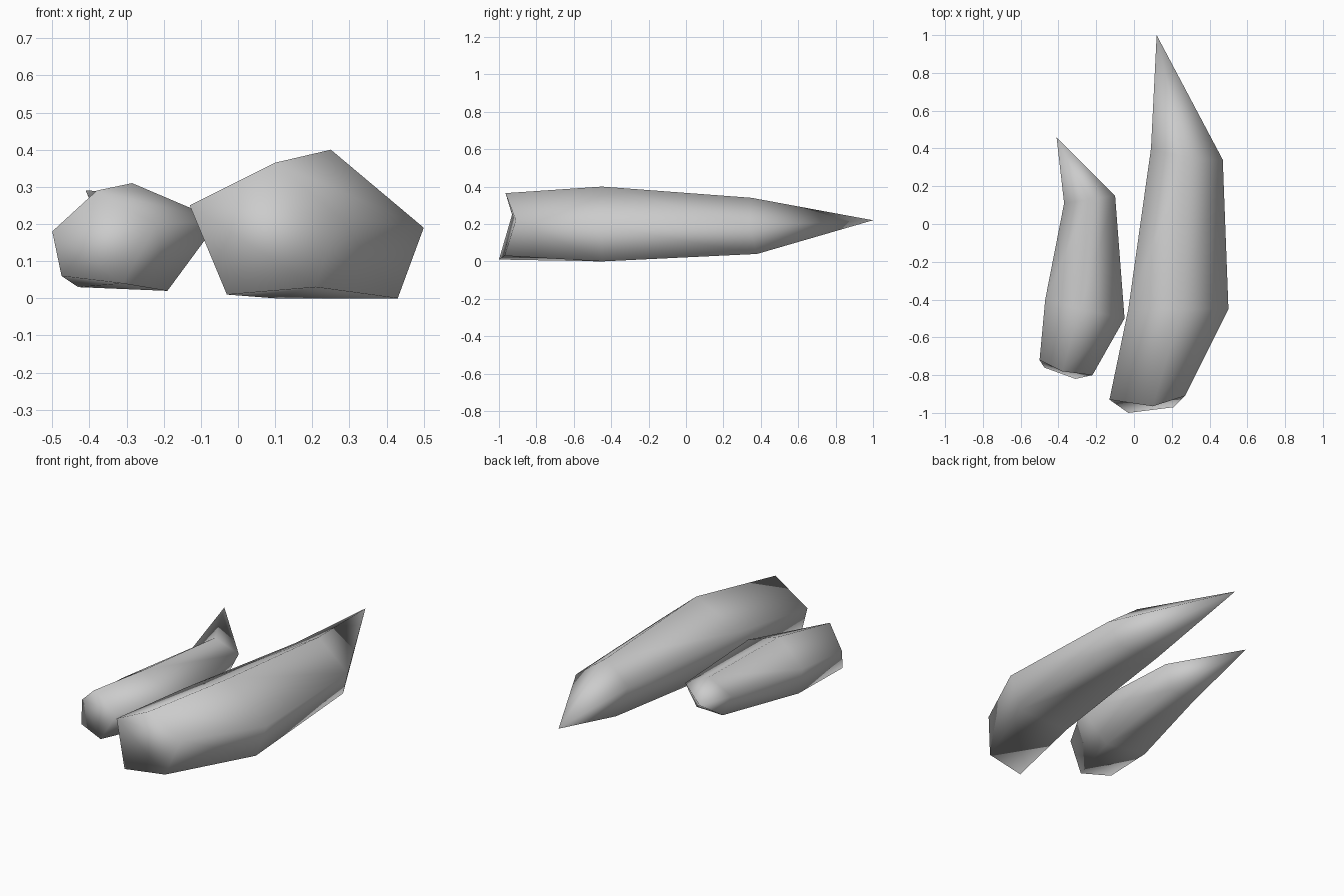
import bpy
import bmesh

# Remove the default cube
default_cube = bpy.data.objects.get("Cube")
if default_cube:
    bpy.data.objects.remove(default_cube, do_unlink=True)


def make_material(name, colour):
    material = bpy.data.materials.new(name)
    material.diffuse_color = colour
    material.use_nodes = True
    for node in material.node_tree.nodes:
        if node.type == "BSDF_PRINCIPLED":
            node.inputs["Base Color"].default_value = colour
    return material


def make_claw(name, rings, tip, material):
    """Bridge five-sided rings from the blunt end and close them at a point."""
    bm = bmesh.new()
    loops = [[bm.verts.new(point) for point in ring] for ring in rings]
    point = bm.verts.new(tip)

    # Blunt end cap
    bm.faces.new(loops[0])

    # Side walls
    for near, far in zip(loops, loops[1:]):
        for i in range(len(near)):
            j = (i + 1) % len(near)
            bm.faces.new((near[i], near[j], far[j], far[i]))

    # Pointed end
    last = loops[-1]
    for i in range(len(last)):
        bm.faces.new((last[i], last[(i + 1) % len(last)], point))

    bmesh.ops.recalc_face_normals(bm, faces=bm.faces[:])
    for face in bm.faces:
        face.smooth = True

    mesh = bpy.data.meshes.new(name)
    bm.to_mesh(mesh)
    bm.free()
    mesh.materials.append(material)
    claw = bpy.data.objects.new(name, mesh)
    bpy.context.collection.objects.link(claw)
    return claw


grey = make_material("plain grey", (0.6, 0.6, 0.6, 1))

# Ring corners run: top, outer side, lower outer, lower inner, inner side
large_rings = [
    [(.1, -.965, .365), (.27, -.91, .22), (.21, -.97, .03),
     (-.03, -1, .01), (-.13, -.93, .25)],
    [(.25, -.45, .4), (.5, -.45, .19), (.43, -.45, 0),
     (.1, -.45, 0), (-.03, -.45, .27)],
    [(.27, .35, .34), (.47, .34, .19), (.41, .38, .04),
     (.17, .4, .05), (.09, .4, .24)],
]
make_claw("large_claw", large_rings, (.12, 1, .22), grey)

small_rings = [
    [(-.38, -.78, .29), (-.22, -.8, .2), (-.31, -.82, .04),
     (-.475, -.76, .06), (-.5, -.72, .18)],
    [(-.285, -.45, .31), (-.05, -.5, .21), (-.19, -.46, .02),
     (-.43, -.42, .03), (-.47, -.4, .19)],
    [(-.24, .13, .285), (-.1, .15, .22), (-.16, .13, .09),
     (-.32, .12, .08), (-.37, .11, .2)],
]
make_claw("small_claw", small_rings, (-.41, .46, .29), grey)
